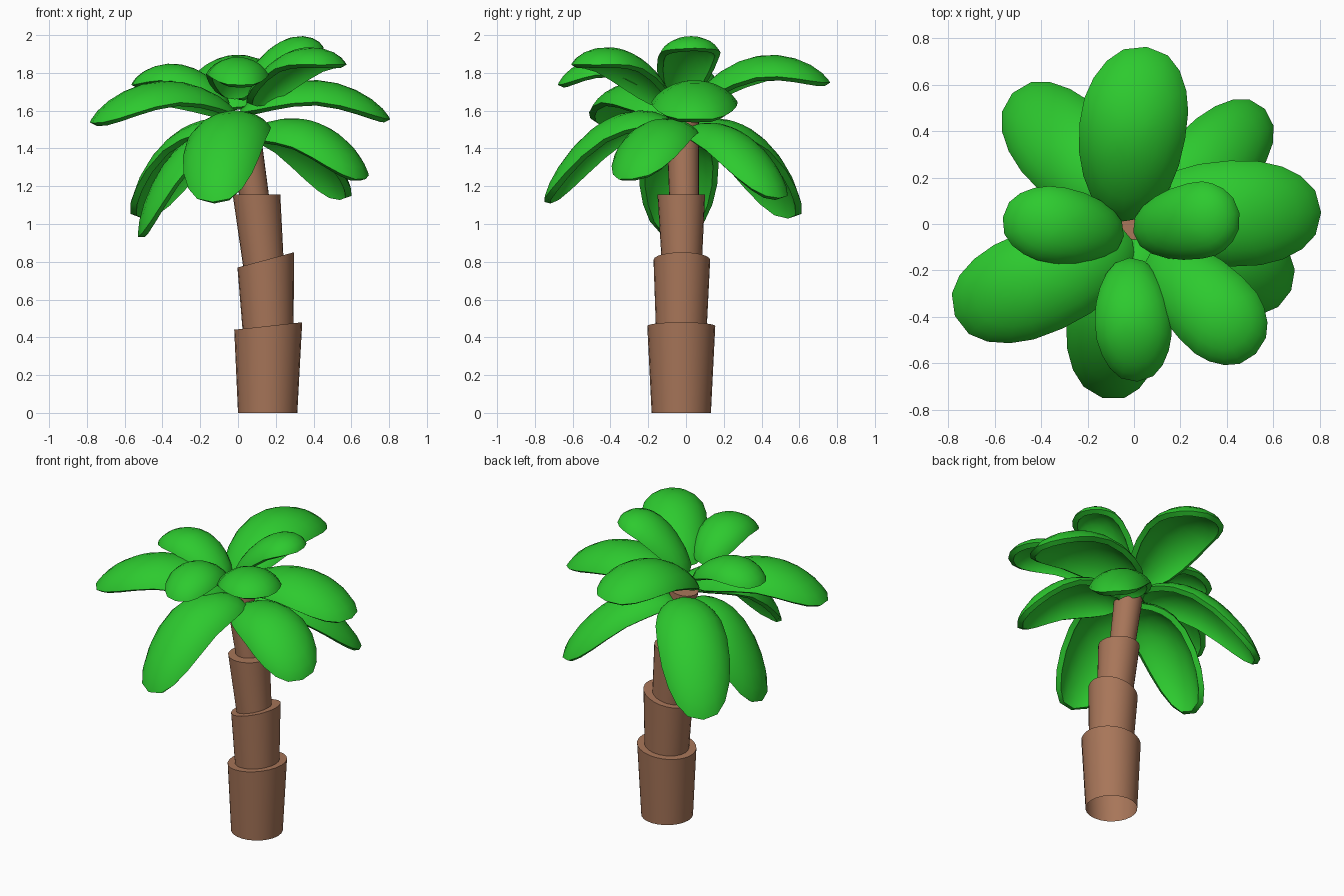
import bpy, bmesh, math
from mathutils import Vector, Quaternion

if "Cube" in bpy.data.objects:
    bpy.data.objects.remove(bpy.data.objects["Cube"])


def material(name, rgb):
    m = bpy.data.materials.new(name)
    m.diffuse_color = (*rgb, 1)
    m.use_nodes = True
    m.node_tree.nodes["Principled BSDF"].inputs["Base Color"].default_value = m.diffuse_color
    return m


BARK = material("bark brown", (0.39, 0.18, 0.1))
GREEN = material("leaf green", (0.026, 0.59, 0.028))


def finish(name, bm, mat, angle):
    me = bpy.data.meshes.new(name)
    bm.to_mesh(me)
    bm.free()
    me.materials.append(mat)
    ob = bpy.data.objects.new(name, me)
    bpy.context.collection.objects.link(ob)
    bpy.ops.object.select_all(action='DESELECT')
    ob.select_set(True)
    bpy.context.view_layer.objects.active = ob
    bpy.ops.object.shade_smooth_by_angle(angle=math.radians(angle))
    return ob


def trunk_segment(name, bottom, top, n=24):
    """Flared cylinder, open below; each end is (x, y, z, radius, slope of the cut along x)."""
    bm = bmesh.new()
    rings = []
    for x, y, z, r, slope in (bottom, top):
        ring = []
        for i in range(n):
            a = 2 * math.pi * i / n
            dx = r * math.cos(a)
            ring.append(bm.verts.new((x + dx, y + r * math.sin(a), z + slope * dx)))
        rings.append(ring)
    lo, hi = rings
    for i in range(n):
        j = (i + 1) % n
        bm.faces.new((lo[i], lo[j], hi[j], hi[i]))
    bm.faces.new(hi)
    finish(name, bm, BARK, 40)


def leaf(name, base, crest, tip, half_width, roll=0, n=20, rings=6):
    """Domed blunt oval leaf bent along a curve from base over crest to tip."""
    b, c, t = Vector(base), Vector(crest), Vector(tip)
    ctrl = 2 * c - (b + t) / 2
    axis = (t - b).normalized()
    side = Quaternion(axis, roll) @ Vector((0, 0, 1)).cross(axis).normalized()

    def point(u, v, rho):
        s = (1 + u) / 2
        p = b * (1 - s) ** 2 + ctrl * 2 * s * (1 - s) + t * s * s
        tangent = ((ctrl - b) * (1 - s) + (t - ctrl) * s).normalized()
        up = tangent.cross(side).normalized()
        w = v * half_width * (1 + 0.05 * u)
        drop = 0.4 * half_width * v * v + 0.025 * rho ** 8   # dome plus rolled rim
        return p + side * w - up * drop

    bm = bmesh.new()
    centre = bm.verts.new(point(0, 0, 0))
    prev = None
    for k in range(1, rings + 1):
        rho = math.sin(math.pi / 2 * k / rings)   # rings crowd toward the rim
        ring = []
        for i in range(n):
            a = 2 * math.pi * i / n
            ca, sa = math.cos(a), math.sin(a)
            u = math.copysign(abs(ca) ** 0.8, ca) * 1.02
            v = math.copysign(abs(sa) ** 0.78, sa)
            ring.append(bm.verts.new(point(u * rho, v * rho, rho)))
        for i in range(n):
            j = (i + 1) % n
            if prev:
                bm.faces.new((prev[i], ring[i], ring[j], prev[j]))
            else:
                bm.faces.new((centre, ring[i], ring[j]))
        prev = ring
    finish(name, bm, GREEN, 50)
    # Leaf thickness, grown downward
    mod = bpy.context.object.modifiers.new("thickness", 'SOLIDIFY')
    mod.thickness = 0.035
    mod.offset = -1
    bpy.ops.object.modifier_apply(modifier=mod.name)
    bpy.ops.object.shade_smooth_by_angle(angle=math.radians(50))


# Trunk: four stacked flared segments with slanted tops
trunk_segment("trunk_base", (0.157, -0.025, 0, 0.157, 0), (0.16, -0.025, 0.46, 0.18, 0.11))
trunk_segment("trunk_lower", (0.16, -0.025, 0.43, 0.134, 0.11), (0.147, -0.022, 0.81, 0.15, 0.27))
trunk_segment("trunk_upper", (0.137, -0.022, 0.77, 0.105, 0.27), (0.098, -0.025, 1.155, 0.126, 0))
trunk_segment("trunk_top", (0.09, -0.01, 1.12, 0.078, 0), (0.025, -0.018, 1.54, 0.086, 0.15))

# Leaves: base, crest, tip, half width, optional roll
LEAVES = {
    # top tier
    "top_leaf_right": ((-0.02, -0.04, 1.68), (0.22, 0.005, 1.962), (0.462, 0.05, 1.955), 0.165),
    "top_leaf_left": ((-0.03, -0.055, 1.66), (-0.3, -0.01, 1.845), (-0.575, 0.03, 1.76), 0.165),
    "top_leaf_front": ((-0.02, -0.13, 1.69), (-0.005, -0.4, 1.882), (0.015, -0.69, 1.76), 0.165),
    "top_leaf_front_right": ((0.07, -0.1, 1.66), (0.31, -0.34, 1.918), (0.53, -0.565, 1.87), 0.19),
    # middle tier
    "middle_leaf_back": ((-0.05, 0.0, 1.64), (-0.01, 0.38, 1.89), (0.055, 0.77, 1.775), 0.23),
    "middle_leaf_right": ((0.0, 0.04, 1.62), (0.42, 0.045, 1.762), (0.815, 0.05, 1.58), 0.228),
    "middle_leaf_left": ((0.0, -0.07, 1.6), (-0.4, -0.245, 1.758), (-0.78, -0.4, 1.56), 0.225),
    # drooping lower tier
    "lower_leaf_front": ((0.06, -0.06, 1.56), (-0.075, -0.43, 1.545), (-0.14, -0.765, 1.14), 0.215),
    "lower_leaf_right": ((0.05, -0.04, 1.5), (0.4, -0.18, 1.535), (0.69, -0.295, 1.26), 0.21, 0.13),
    "lower_leaf_back_right": ((0.06, 0.03, 1.52), (0.34, 0.27, 1.48), (0.575, 0.505, 1.16), 0.185),
    "lower_leaf_back_left": ((0, 0.05, 1.54), (-0.29, 0.33, 1.48), (-0.535, 0.575, 1.06), 0.215),
    "lower_leaf_left": ((0.0, -0.03, 1.5), (-0.33, -0.04, 1.395), (-0.55, -0.05, 0.95), 0.21),
}
for name, spec in LEAVES.items():
    leaf(name, *spec)
